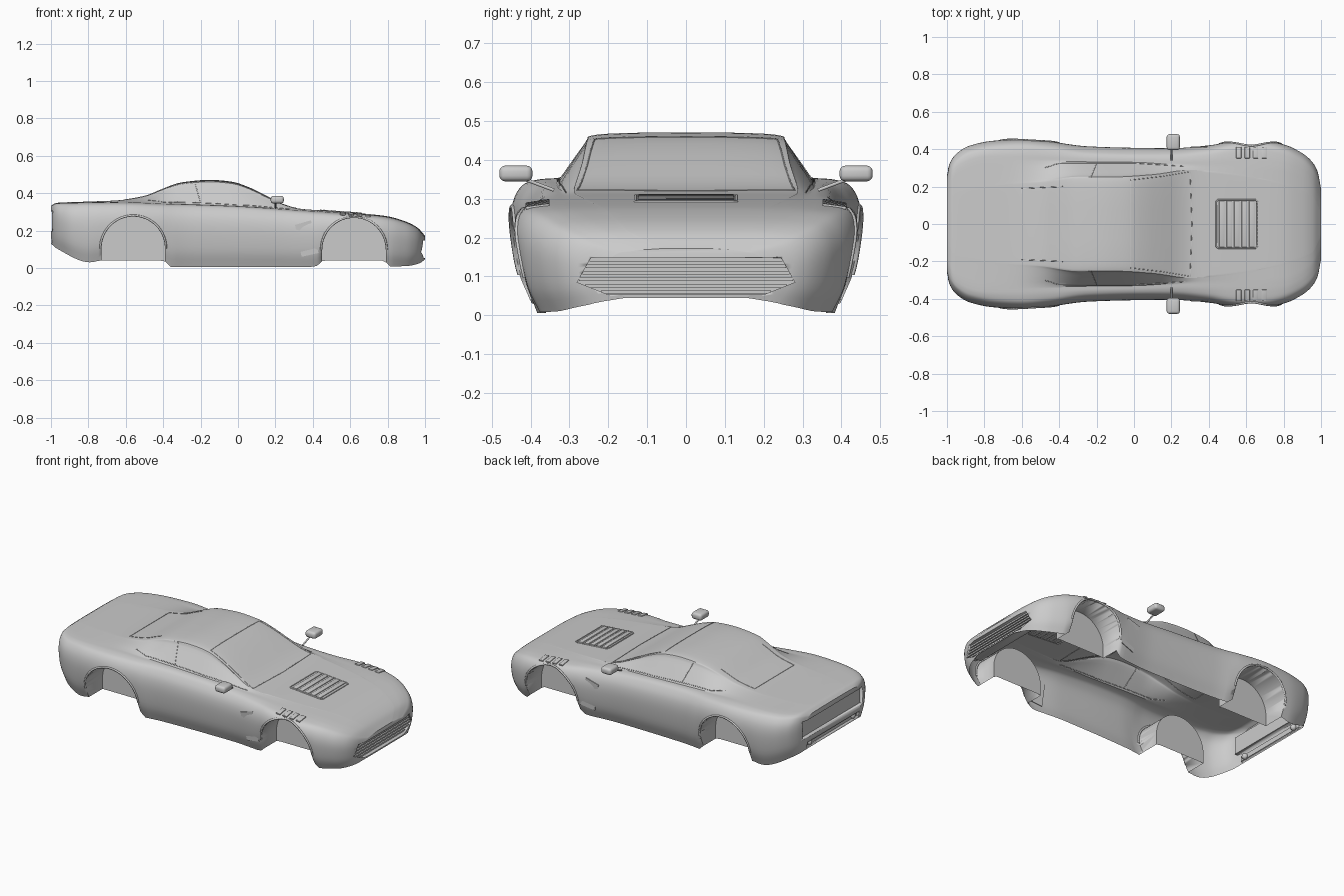
import bpy, bmesh, math
from mathutils import Vector
from mathutils.bvhtree import BVHTree

if "Cube" in bpy.data.objects:
    bpy.data.objects.remove(bpy.data.objects["Cube"])

paint = bpy.data.materials.new("grey_paint")
paint.diffuse_color = (0.6, 0.6, 0.6, 1)
paint.use_nodes = True
paint.node_tree.nodes["Principled BSDF"].inputs["Base Color"].default_value = paint.diffuse_color


def curve(*p):
    """Monotone cubic through (x, value) pairs."""
    d = [(b[1] - a[1]) / (b[0] - a[0]) for a, b in zip(p, p[1:])]
    m = [d[0]] + [2 * a * b / (a + b) if a * b > 0 else 0 for a, b in zip(d, d[1:])] + [d[-1]]

    def f(x):
        i = max([0] + [k for k in range(len(p) - 1) if p[k][0] <= x])
        h = p[i + 1][0] - p[i][0]
        t = (x - p[i][0]) / h
        return ((2*t**3 - 3*t*t + 1) * p[i][1] + (t**3 - 2*t*t + t) * h * m[i]
                + (3*t*t - 2*t**3) * p[i + 1][1] + (t**3 - t*t) * h * m[i + 1])
    return f


def spline(p, n=4):
    """Catmull-Rom samples through 2D points."""
    p = [Vector(q) for q in p]
    e = [2 * p[0] - p[1]] + p + [2 * p[-1] - p[-2]]
    out = []
    for i in range(len(p) - 1):
        a, b, c, d = e[i:i + 4]
        for k in range(n):
            t = k / n
            out.append(0.5 * (2*b + (c - a)*t + (2*a - 5*b + 4*c - d)*t*t + (3*b - a - 3*c + d)*t**3))
    return out + [p[-1]]


def finish(name, bm, angle=35):
    bmesh.ops.recalc_face_normals(bm, faces=bm.faces)
    me = bpy.data.meshes.new(name)
    bm.to_mesh(me)
    bm.free()
    me.materials.append(paint)
    ob = bpy.data.objects.new(name, me)
    bpy.context.collection.objects.link(ob)
    select(ob)
    bpy.ops.object.shade_smooth_by_angle(angle=math.radians(angle))
    return ob


def select(ob):
    bpy.ops.object.select_all(action='DESELECT')
    ob.select_set(True)
    bpy.context.view_layer.objects.active = ob


def prism(name, pts, offset):
    """Closed polygon extruded by an offset."""
    bm = bmesh.new()
    f = bm.faces.new([bm.verts.new(p) for p in pts])
    ex = bmesh.ops.extrude_face_region(bm, geom=[f])
    bmesh.ops.translate(bm, vec=offset, verts=[v for v in ex["geom"] if isinstance(v, bmesh.types.BMVert)])
    return finish(name, bm)


def box(name, c, s, bevel=0, rot=None):
    bm = bmesh.new()
    bmesh.ops.create_cube(bm, size=1)
    bmesh.ops.scale(bm, vec=s, verts=bm.verts)
    if bevel:
        bmesh.ops.bevel(bm, geom=bm.edges[:], offset=bevel, segments=3, affect='EDGES', profile=0.5)
    if rot:
        bmesh.ops.rotate(bm, matrix=rot, verts=bm.verts)
    bmesh.ops.translate(bm, vec=c, verts=bm.verts)
    return finish(name, bm)


def rod(name, pts, r):
    cu = bpy.data.curves.new(name, 'CURVE')
    cu.dimensions, cu.bevel_depth, cu.bevel_resolution, cu.use_fill_caps = '3D', r, 1, True
    s = cu.splines.new('POLY')
    s.points.add(len(pts) - 1)
    for q, p in zip(s.points, pts):
        q.co = (*p, 1)
    cu.materials.append(paint)
    ob = bpy.data.objects.new(name, cu)
    bpy.context.collection.objects.link(ob)
    select(ob)
    bpy.ops.object.convert(target='MESH')


# Body lines along the length: width, underside, belt, roof
W = curve((-1, .27), (-.985, .325), (-.95, .375), (-.88, .418), (-.75, .445), (-.6, .452), (-.45, .44),
          (-.25, .415), (0, .407), (.2, .405), (.4, .42), (.55, .442), (.68, .445), (.8, .425),
          (.9, .378), (.95, .335), (.98, .285), (1, .2))
ZB = curve((-1, .13), (-.97, .105), (-.79, .03), (-.73, .04), (-.4, .04), (-.36, .006), (.41, .006),
           (.46, .04), (.78, .04), (.81, .008), (.9, .01), (.97, .025), (1, .045))
ZG = curve((-1, .33), (-.97, .346), (-.6, .353), (-.4, .345), (0, .33), (.3, .312), (.5, .3), (.7, .286),
           (.8, .274), (.9, .245), (.96, .213), (1, .168))
ZT = curve((-1, .332), (-.97, .348), (-.8, .355), (-.65, .361), (-.5, .385), (-.4, .425), (-.3, .458),
           (-.15, .471), (-.03, .461), (.05, .435), (.15, .388), (.25, .338), (.32, .318), (.5, .304),
           (.7, .288), (.8, .276), (.9, .247), (.96, .215), (1, .172))
YG = curve((-1, .2), (-.95, .29), (-.8, .34), (-.5, .335), (0, .33), (.3, .312), (.8, .3), (.95, .22), (1, .12))
YR = curve((-1, .1), (-.95, .16), (-.7, .2), (-.5, .215), (-.3, .243), (-.1, .243), (.1, .255), (.3, .28),
           (.5, .26), (.95, .15), (1, .06))


def half_section(x):
    w, zb, zg, zt, yg, yr = (f(x) for f in (W, ZB, ZG, ZT, YG, YR))
    h, r = zg - zb, zt - zg
    low = [(w - .045, zb), (w - .014, zb + .25*h), (w, zb + .58*h), (w - .006, zb + .8*h),
           (w - .03, zb + .94*h), (.55*(w - .03) + .45*yg, zg - .004), (yg, zg)]
    up = [(yg, zg), (yr + .2*(yg - yr), zg + .78*r), (yr, zt - .06*r), (yr*.6, zt - .01*r), (0, zt)]
    return spline(low) + spline(up)[1:]


# Body shell: lofted sections, closed for cutting
bm = bmesh.new()
rings = []
for i in range(91):
    t = i / 45 - 1
    x = 1.5*t - .5*t**3
    s = half_section(x)
    rings.append([bm.verts.new((x, -p.x, p.y)) for p in s] + [bm.verts.new((x, p.x, p.y)) for p in s[-2::-1]])
for a, b in zip(rings, rings[1:]):
    for k in range(len(a)):
        j = (k + 1) % len(a)
        bm.faces.new((a[k], a[j], b[j], b[k]))
bm.faces.new(rings[0])
bm.faces.new(rings[-1])
body = finish("body_shell", bm)

# Cut wheel wells, grille opening and tail panel
ARCHES = ((-.56, .17, .275), (.62, .17, .268))


def arch(cx, r, top, grow=0):
    zc = top - r
    return [(cx + (r + grow)*math.cos(a), zc + (r + grow)*math.sin(a))
            for a in (math.pi*k/32 for k in range(33))]


cutters = []
for cx, r, top in ARCHES:
    for s in (-1, 1):
        pts = [(x, s*.27, z) for x, z in arch(cx, r, top)] + [(cx - r, s*.27, -.1), (cx + r, s*.27, -.1)]
        cutters.append(prism("wheel_well_cutter", pts, (0, s*.3, 0)))
GRILLE = ((-.2, .053), (-.28, .085), (-.245, .148), (.245, .148), (.28, .085), (.2, .053))
cutters.append(prism("grille_cutter", [(.945, y, z) for y, z in GRILLE], (.1, 0, 0)))
cutters.append(box("tail_cutter", (-1.03, 0, .25), (.11, .58, .105)))
cutters.append(box("bumper_cutter", (-1.04, 0, .152), (.11, .5, .03)))
for c in cutters:
    c.hide_render = True
    m = body.modifiers.new("cut", 'BOOLEAN')
    m.operation, m.solver, m.object = 'DIFFERENCE', 'EXACT', c
    select(body)
    bpy.ops.object.modifier_apply(modifier=m.name)
for c in cutters:
    bpy.data.objects.remove(c)

# Open the underside
bm = bmesh.new()
bm.from_mesh(body.data)
bm.normal_update()
bmesh.ops.delete(bm, context='FACES', geom=[f for f in bm.faces
                 if f.normal.z < -.6 and f.calc_center_median().z < .132 and abs(f.calc_center_median().y) < .1])
bm.to_mesh(body.data)
tree = BVHTree.FromBMesh(bm)
bm.free()


def drop(x, y):
    return tree.ray_cast(Vector((x, y, 1)), Vector((0, 0, -1)))[:2]


def side(x, z, s):
    return tree.ray_cast(Vector((x, s, z)), Vector((0, -s, 0)))[0]


def plate(name, x, y, sx, sy, t):
    p, n = drop(x, y)
    box(name, p, (sx, sy, t), .003, Vector((0, 0, 1)).rotation_difference(n).to_matrix())


def trim(name, pts, r=.002):
    path = []
    for (x0, y0), (x1, y1) in zip(pts, pts[1:]):
        path += [drop(x0 + (x1 - x0)*k/12, y0 + (y1 - y0)*k/12)[0] for k in range(13)]
    rod(name, path, r)


# Hood vent with slats
trim("hood_vent_frame", [(.45, -.13), (.65, -.13), (.66, -.12), (.66, .12), (.65, .13), (.45, .13),
                         (.44, .12), (.44, -.12), (.45, -.13)], .004)
for k in range(5):
    plate("hood_vent_slat", .47 + .04*k, 0, .03, .25, .009)

# Grille slats
for k in range(6):
    z = .06 + .0165*k
    w = .2 + .08*(z - .053)/.032 if z < .085 else .28 - .035*(z - .085)/.063
    box("grille_slat", (.955, 0, z), (.05, 2*w, .009))

# Glass outlines
trim("windscreen_trim", [(-.02, 0), (-.02, -.235), (.15, -.255), (.3, -.28), (.31, 0), (.3, .28),
                         (.15, .255), (-.02, .235), (-.02, 0)])
trim("rear_window_trim", [(-.38, -.2), (-.6, -.19), (-.6, .19), (-.38, .2)])

for s in (-1, 1):
    trim("side_window_trim", [(-.48, s*.3), (-.4, s*.325), (0, s*.325), (.28, s*.308)])
    trim("door_pillar_trim", [(-.2, s*.325), (-.23, s*.25)])
    for x in (.56, .605, .65, .695):
        plate("fender_louver", x, s*.382, .028, .062, .009)
    # Arch lips
    for cx, r, top in ARCHES:
        pts = [side(x, z, s) for x, z in arch(cx, r, top, .005)]
        rod("arch_lip", [p for p in pts if p], .006)
    # Slanted side vent
    quad = [(.305, .23), (.39, .255), (.43, .08), (.34, .06)]
    prism("side_vent", [side(x, z, s) - Vector((0, s*.004, 0)) for x, z in quad], (0, s*.009, 0))
    # Mirror, stalk and tail lamp
    box("mirror", (.21, s*.438, .365), (.07, .085, .04), .014)
    rod("mirror_stalk", [(.2, s*.34, .322), (.2, s*.42, .352)], .005)
    bm = bmesh.new()
    bmesh.ops.create_uvsphere(bm, u_segments=16, v_segments=10, radius=.018)
    bmesh.ops.translate(bm, vec=(-.98, s*.21, .15), verts=bm.verts)
    finish("tail_lamp", bm)
